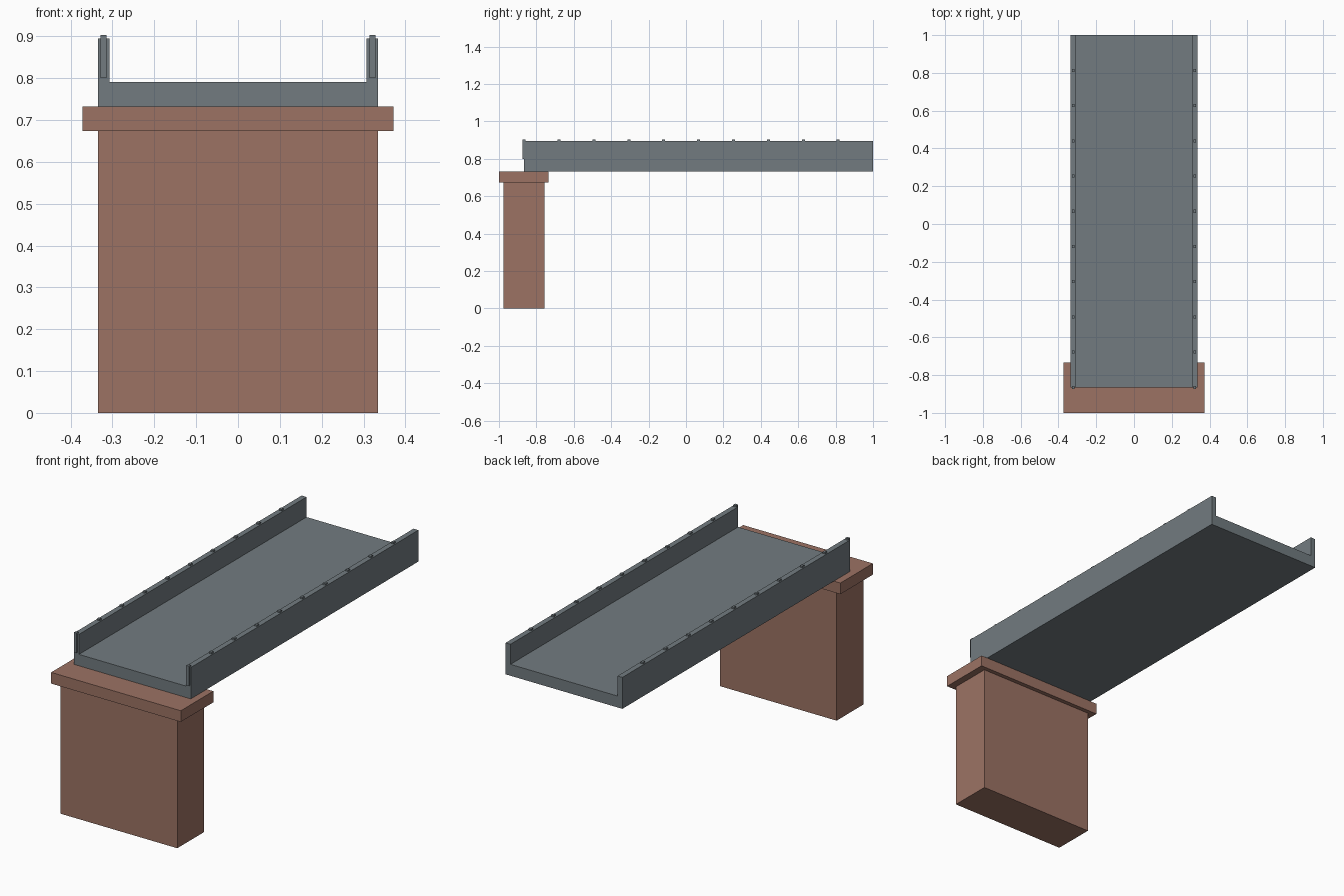
import bpy, bmesh

if "Cube" in bpy.data.objects:
    bpy.data.objects.remove(bpy.data.objects["Cube"])


def material(name, rgb):
    m = bpy.data.materials.new(name)
    m.diffuse_color = (*rgb, 1.0)
    m.use_nodes = True
    m.node_tree.nodes["Principled BSDF"].inputs["Base Color"].default_value = m.diffuse_color
    return m


BRICK = material("brick brown", (0.332, 0.171, 0.127))
STEEL = material("blue grey", (0.168, 0.198, 0.216))


def finish(name, bm, mat):
    bmesh.ops.recalc_face_normals(bm, faces=bm.faces)
    mesh = bpy.data.meshes.new(name)
    bm.to_mesh(mesh)
    bm.free()
    mesh.materials.append(mat)
    obj = bpy.data.objects.new(name, mesh)
    bpy.context.collection.objects.link(obj)
    return obj


def box(name, x, y, z, mat):
    """Box from (min, max) ranges on each axis."""
    bm = bmesh.new()
    bmesh.ops.create_cube(bm, size=1)
    for v in bm.verts:
        v.co = [r[0] if c < 0 else r[1] for c, r in zip(v.co, (x, y, z))]
    return finish(name, bm, mat)


# Supporting pier and its overhanging cap
box("pier", (-0.335, 0.335), (-0.976, -0.756), (0, 0.674), BRICK)
box("pier_cap", (-0.372, 0.372), (-1.0, -0.734), (0.674, 0.732), BRICK)

# Deck with side walls: one U-shaped profile extruded along y
half = [(0.335, 0.732), (0.335, 0.895), (0.307, 0.895), (0.307, 0.791)]
profile = half + [(-x, z) for x, z in reversed(half)]
bm = bmesh.new()
face = bm.faces.new([bm.verts.new((x, -0.865, z)) for x, z in profile])
ext = bmesh.ops.extrude_face_region(bm, geom=[face], use_keep_orig=True)
bmesh.ops.translate(bm, vec=(0, 1.865, 0),
                    verts=[g for g in ext["geom"] if isinstance(g, bmesh.types.BMVert)])
finish("bridge_deck", bm, STEEL)

# Small posts set into the side walls, tips showing above
for side, cx in (("left", -0.3215), ("right", 0.3215)):
    for i in range(10):
        cy = -0.865 + 0.1865 * i
        box(f"wall_post_{side}_{i + 1}", (cx - 0.0075, cx + 0.0075),
            (cy - 0.008, cy + 0.008), (0.80, 0.903), STEEL)
